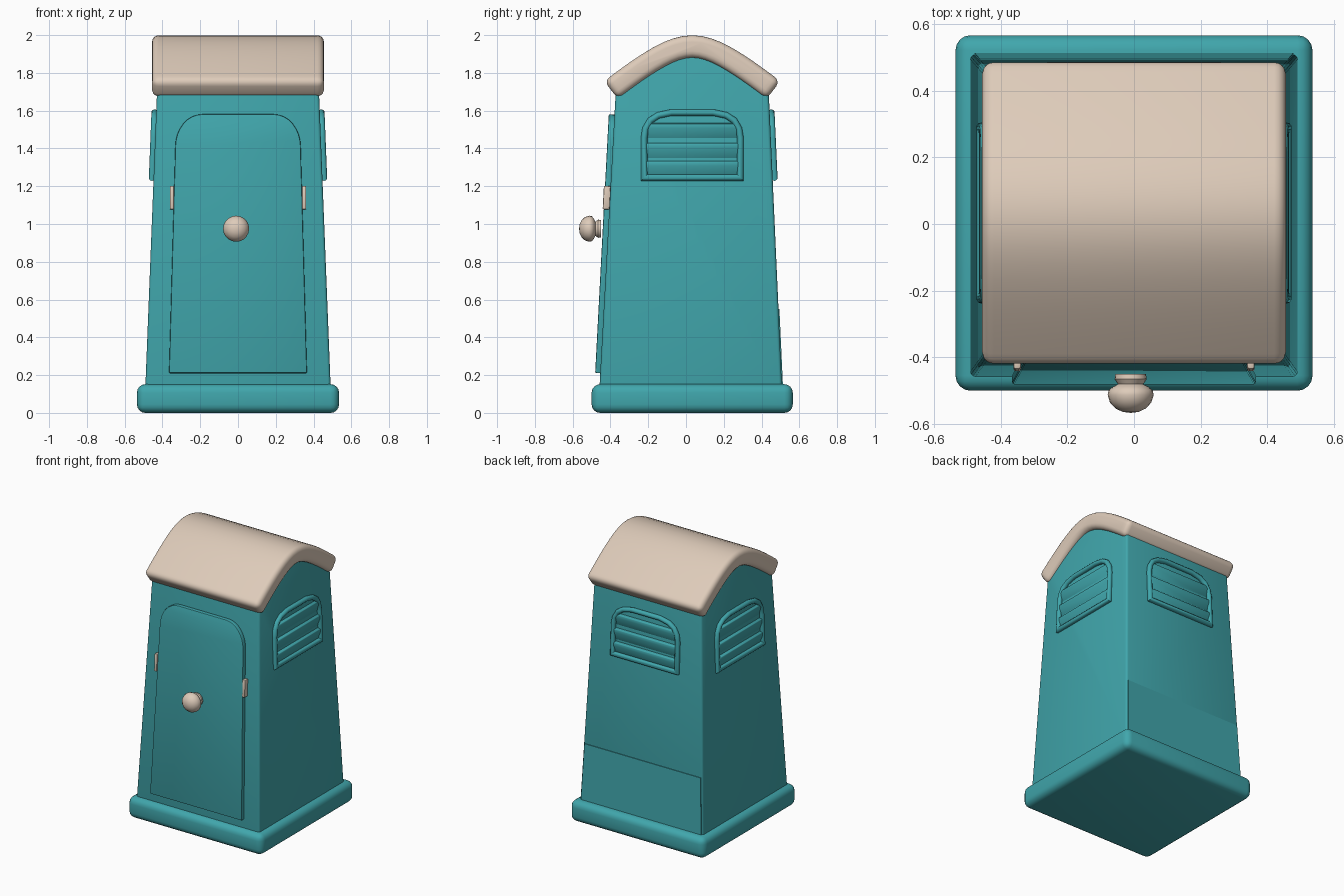
import bpy, bmesh, math
from mathutils import Vector, Matrix

if "Cube" in bpy.data.objects:
    bpy.data.objects.remove(bpy.data.objects["Cube"])

CY = 0.033  # depth centre of the cabin


def material(name, rgb):
    m = bpy.data.materials.new(name)
    m.diffuse_color = (*rgb, 1)
    m.use_nodes = True
    m.node_tree.nodes["Principled BSDF"].inputs["Base Color"].default_value = m.diffuse_color
    return m


TEAL = material("teal", (0.052, 0.385, 0.415))
BEIGE = material("beige", (0.73, 0.60, 0.49))


def finish(name, bm, mat, bevel=0.0, segments=3, matrix=None):
    """Bevel the hard edges, place the part and shade it smooth by angle."""
    bmesh.ops.recalc_face_normals(bm, faces=bm.faces)
    if bevel:
        hard = [e for e in bm.edges if e.calc_face_angle(0) > math.radians(40)]
        bmesh.ops.bevel(bm, geom=hard, offset=bevel, segments=segments,
                        profile=0.5, affect='EDGES', clamp_overlap=True)
    if matrix:
        bm.transform(matrix)
    bmesh.ops.recalc_face_normals(bm, faces=bm.faces)
    me = bpy.data.meshes.new(name)
    bm.to_mesh(me)
    bm.free()
    ob = bpy.data.objects.new(name, me)
    bpy.context.collection.objects.link(ob)
    me.materials.append(mat)
    bpy.ops.object.select_all(action='DESELECT')
    ob.select_set(True)
    bpy.context.view_layer.objects.active = ob
    bpy.ops.object.shade_smooth_by_angle(angle=math.radians(40))
    return ob


def loft(a, b):
    """Closed solid between two matching outlines."""
    bm = bmesh.new()
    va = [bm.verts.new(p) for p in a]
    vb = [bm.verts.new(p) for p in b]
    n = len(va)
    bm.faces.new(va)
    bm.faces.new(vb[::-1])
    for i in range(n):
        j = (i + 1) % n
        bm.faces.new((va[i], vb[i], vb[j], va[j]))
    return bm


def box(cx, cy, cz, sx, sy, sz):
    bm = bmesh.new()
    bmesh.ops.create_cube(bm, size=1)
    bm.transform(Matrix.Translation((cx, cy, cz)) @ Matrix.Diagonal((sx, sy, sz, 1)))
    return bm


def wall_frame(origin, right, up):
    """Local frame on a leaning wall: x across, y up the wall, z outward."""
    r, u = Vector(right).normalized(), Vector(up).normalized()
    m = Matrix((r, u, r.cross(u))).transposed().to_4x4()
    return Matrix.Translation(origin) @ m


def half_width(z):
    return 0.49 - 0.0395 * (z - 0.15)


def front_y(z):
    return -0.46 + 0.0526 * (z - 0.15)


def back_y(z):
    return 0.51 - 0.046 * (z - 0.15)


def arch(u):
    """Height of the roof centre line at distance u from the ridge."""
    return 1.94 - 0.84 * (math.sqrt(u * u + 0.04) - 0.2)


# Base skirting
finish("base", box(0, CY, 0.076, 1.07, 1.065, 0.152), TEAL, 0.045, 4)

# Tapered cabin with an arched top
side = [(-0.46, 0.10), (0.51, 0.10)]
side += [(CY + u, arch(u) - 0.03) for u in (0.405 - 0.81 * i / 16 for i in range(17))]
finish("cabin", loft([(half_width(z), y, z) for y, z in side],
                     [(-half_width(z), y, z) for y, z in side]), TEAL, 0.015, 3)

# Curved roof slab
top, under = [], []
for i in range(21):
    u = -0.43 + 0.86 * i / 20
    slope = -0.84 * u / math.sqrt(u * u + 0.04)
    n = Vector((-slope, 1)).normalized() * 0.059
    top.append((CY + u + n.x, arch(u) + n.y))
    under.append((CY + u - n.x, arch(u) - n.y))
roof = top + under[::-1]
finish("roof", loft([(0.455, y, z) for y, z in roof],
                    [(-0.455, y, z) for y, z in roof]), BEIGE, 0.035, 4)

# Door with rounded upper corners, leaning with the front wall
front = wall_frame((0, front_y(0.21), 0.21), (1, 0, 0), (0, 0.0526, 1))
right_edge = [(0.365, 0.0)]
for i in range(9):
    a = math.radians(90 * i / 8)
    right_edge.append((0.19 + 0.142 * math.cos(a), 1.20 + 0.172 * math.sin(a)))
outline = right_edge + [(-x, v) for x, v in right_edge[::-1]]
finish("door", loft([(x, v, -0.01) for x, v in outline],
                    [(x, v, 0.024) for x, v in outline]), TEAL, 0.006, 2, front)

# Hinges on both door edges
for s, label in ((-1, "left"), (1, "right")):
    finish("hinge_" + label, box(s * 0.35, 0.93, 0.012, 0.022, 0.125, 0.036),
           BEIGE, 0.006, 2, front)

# Door knob, turned from a profile
bm = bmesh.new()
profile = [(0, -0.45), (0.046, -0.45), (0.048, -0.465), (0.038, -0.480), (0.052, -0.487),
           (0.066, -0.498), (0.069, -0.512), (0.062, -0.535), (0.045, -0.553),
           (0.024, -0.563), (0, -0.566)]
pts = [bm.verts.new((r, y, 0)) for r, y in profile]
edges = [bm.edges.new(p) for p in zip(pts, pts[1:])]
bmesh.ops.spin(bm, geom=pts + edges, cent=(0, 0, 0), axis=(0, 1, 0),
               angle=math.tau, steps=20)
bmesh.ops.remove_doubles(bm, verts=bm.verts, dist=0.0005)
finish("knob", bm, BEIGE, matrix=Matrix.Translation((-0.01, 0, 0.975)))


def vent(label, matrix):
    # Frame: round bar swept round the opening
    half = [(0.255, 0.015), (0.255, 0.225), (0.247, 0.275), (0.222, 0.318),
            (0.18, 0.345), (0.11, 0.36)]
    path = [Vector((x, v, 0.008)) for x, v in half]
    path += [Vector((-x, v, 0.008)) for x, v in half[::-1]]
    bm, rings, n = bmesh.new(), [], len(path)
    for i, p in enumerate(path):
        d0, d1 = (p - path[i - 1]).normalized(), (path[(i + 1) % n] - p).normalized()
        t = (d0 + d1).normalized()
        out = Vector((t.y, -t.x, 0)) / max(t.dot(d1), 0.5)
        ring = []
        for k in range(10):
            a = math.tau * k / 10
            ring.append(bm.verts.new(p + out * 0.017 * math.cos(a)
                                     + Vector((0, 0, 0.018 * math.sin(a)))))
        rings.append(ring)
    for i in range(n):
        a, b = rings[i], rings[(i + 1) % n]
        for k in range(10):
            m = (k + 1) % 10
            bm.faces.new((a[k], a[m], b[m], b[k]))
    finish("vent_frame_" + label, bm, TEAL, matrix=matrix)
    # Louvre slats
    for i, v in enumerate((0.085, 0.18, 0.285)):
        sec = [(v - 0.07, -0.004), (v - 0.008, 0.020), (v + 0.014, 0.020), (v + 0.02, -0.004)]
        finish(f"vent_slat_{label}_{i + 1}",
               loft([(0.245, y, z) for y, z in sec], [(-0.245, y, z) for y, z in sec]),
               TEAL, 0.004, 2, matrix)


VZ = 1.23  # sill height of the vents
vent("right", wall_frame((half_width(VZ), CY, VZ), (0, 1, 0), (-0.0395, 0, 1)))
vent("left", wall_frame((-half_width(VZ), CY, VZ), (0, -1, 0), (0.0395, 0, 1)))
back = wall_frame((0, back_y(VZ), VZ), (-1, 0, 0), (0, -0.046, 1))
vent("back", back)

# Slightly raised lower panel on the back wall
panel = [(-half_width(0.12) + 0.012, 0.12), (half_width(0.12) - 0.012, 0.12),
         (half_width(0.55) - 0.012, 0.55), (-half_width(0.55) + 0.012, 0.55)]
finish("back_lower_panel", loft([(x, back_y(z) - 0.005, z) for x, z in panel],
                                [(x, back_y(z) + 0.003, z) for x, z in panel]), TEAL)
